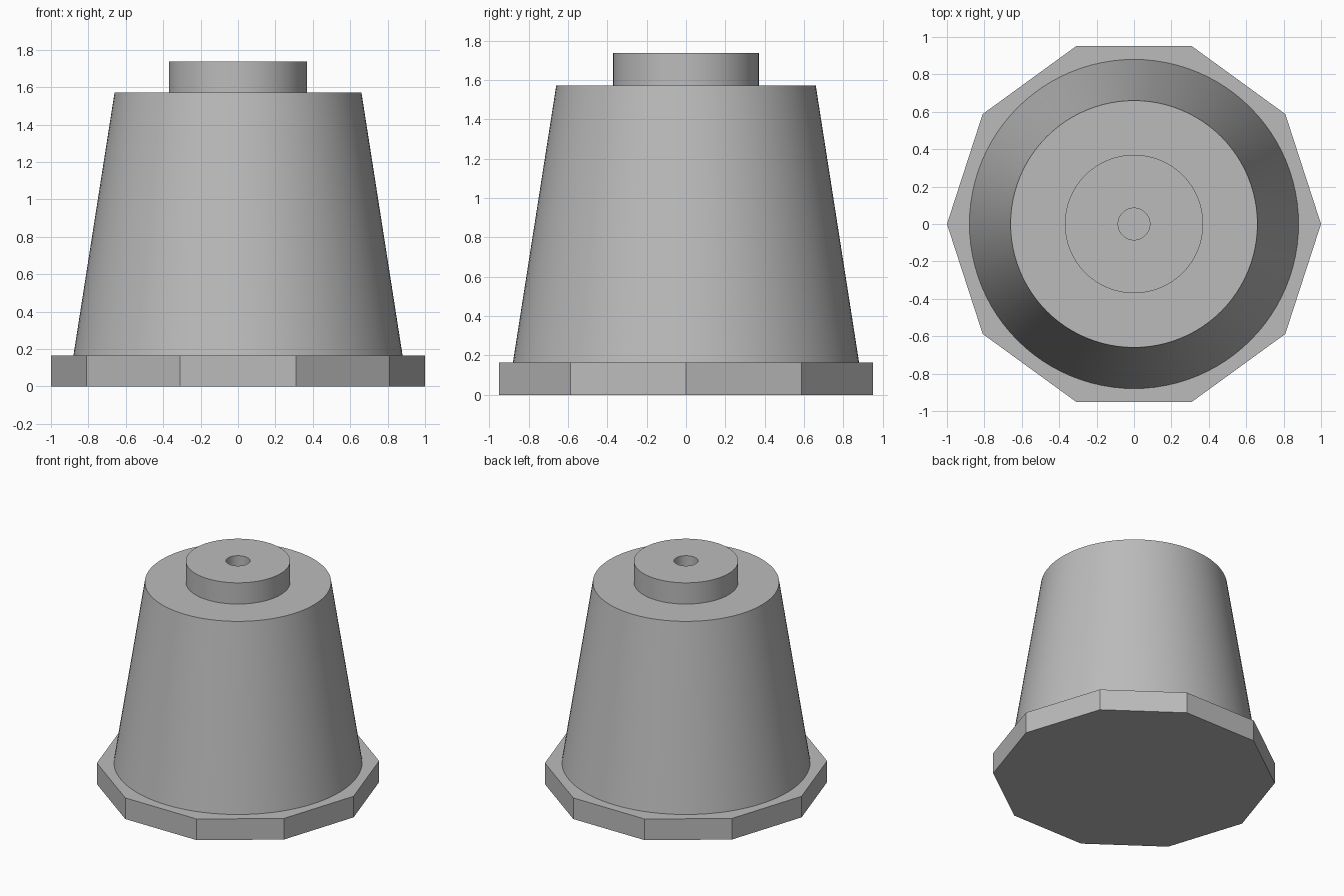
import bpy
import math

cube = bpy.data.objects.get("Cube")
if cube:
    bpy.data.objects.remove(cube, do_unlink=True)

grey = bpy.data.materials.new("plain grey")
grey.use_nodes = True
colour = (0.5, 0.5, 0.5, 1)
grey.diffuse_color = colour
grey.node_tree.nodes["Principled BSDF"].inputs["Base Color"].default_value = colour


def turned(name, profile, sides, smooth=True):
    """Revolve (radius, height) points about z and cap both ends."""
    verts, faces = [], []
    for radius, z in profile:
        for i in range(sides):
            a = math.tau * i / sides
            verts.append((radius * math.cos(a), radius * math.sin(a), z))
    for r in range(len(profile) - 1):
        for i in range(sides):
            j = (i + 1) % sides
            low, high = r * sides, (r + 1) * sides
            faces.append((low + i, low + j, high + j, high + i))
    faces.append(tuple(reversed(range(sides))))
    faces.append(tuple(range(len(verts) - sides, len(verts))))
    mesh = bpy.data.meshes.new(name)
    mesh.from_pydata(verts, [], faces)
    mesh.materials.append(grey)
    obj = bpy.data.objects.new(name, mesh)
    bpy.context.collection.objects.link(obj)
    if smooth:
        bpy.ops.object.select_all(action="DESELECT")
        obj.select_set(True)
        bpy.context.view_layer.objects.active = obj
        bpy.ops.object.shade_smooth_by_angle(angle=math.radians(30))
    return obj


BASE_TOP, BODY_TOP, COLLAR_TOP = 0.165, 1.572, 1.738

# Ten-sided flange
turned("base_flange", [(1, 0), (1, BASE_TOP)], 10, smooth=False)

# Tapered body, collar and blind centre hole in one turned shell
turned("tapered_body", [
    (0.88, BASE_TOP), (0.66, BODY_TOP),
    (0.37, BODY_TOP), (0.37, COLLAR_TOP),
    (0.085, COLLAR_TOP), (0.085, BODY_TOP),
], 96)
